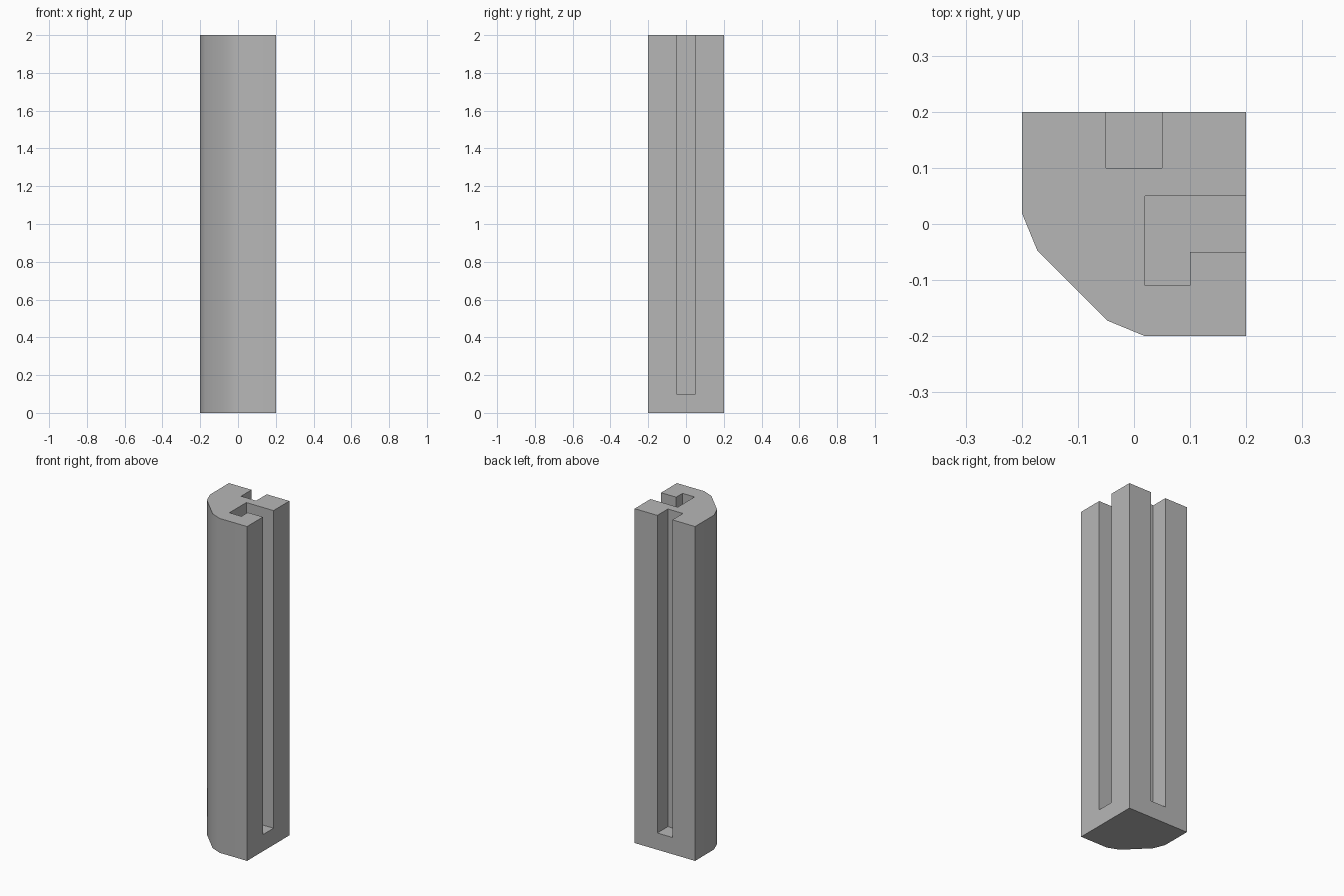
import bpy
import bmesh
import math

if "Cube" in bpy.data.objects:
    bpy.data.objects.remove(bpy.data.objects["Cube"])

HEIGHT = 2.0
SLOT_FLOOR = 0.1

grey = bpy.data.materials.new("plain grey")
grey.diffuse_color = (0.47, 0.47, 0.47, 1)
grey.use_nodes = True
grey.node_tree.nodes["Principled BSDF"].inputs["Base Color"].default_value = grey.diffuse_color


def prism(name, outline, z0, z1):
    """Extrude a counter-clockwise outline from z0 to z1."""
    bm = bmesh.new()
    base = bm.faces.new([bm.verts.new((x, y, z0)) for x, y in outline])
    top = bmesh.ops.extrude_face_region(bm, geom=[base])["geom"]
    verts = [g for g in top if isinstance(g, bmesh.types.BMVert)]
    bmesh.ops.translate(bm, verts=verts, vec=(0, 0, z1 - z0))
    bmesh.ops.recalc_face_normals(bm, faces=bm.faces)
    mesh = bpy.data.meshes.new(name)
    bm.to_mesh(mesh)
    bm.free()
    mesh.materials.append(grey)
    obj = bpy.data.objects.new(name, mesh)
    bpy.context.collection.objects.link(obj)
    return obj


# Square post with one rounded corner
post = prism("corner_post", [
    (0.2, 0.2), (-0.2, 0.2), (-0.2, 0.02), (-0.172, -0.048),
    (-0.048, -0.172), (0.02, -0.2), (0.2, -0.2)], 0, HEIGHT)

# Straight groove in the back, hooked groove in the right side
slots = [
    prism("back_slot_cutter", [
        (-0.05, 0.1), (0.05, 0.1), (0.05, 0.3), (-0.05, 0.3)],
        SLOT_FLOOR, HEIGHT + 0.1),
    prism("hooked_slot_cutter", [
        (0.02, -0.11), (0.1, -0.11), (0.1, -0.05), (0.3, -0.05),
        (0.3, 0.05), (0.02, 0.05)], SLOT_FLOOR, HEIGHT + 0.1),
]

bpy.context.view_layer.objects.active = post
for cutter in slots:
    mod = post.modifiers.new(cutter.name, "BOOLEAN")
    mod.operation = "DIFFERENCE"
    mod.solver = "EXACT"
    mod.object = cutter
    bpy.ops.object.modifier_apply(modifier=mod.name)
for cutter in slots:
    bpy.data.objects.remove(cutter)

# Smooth only the rounded corner
post.select_set(True)
bpy.ops.object.shade_smooth_by_angle(angle=math.radians(30))
